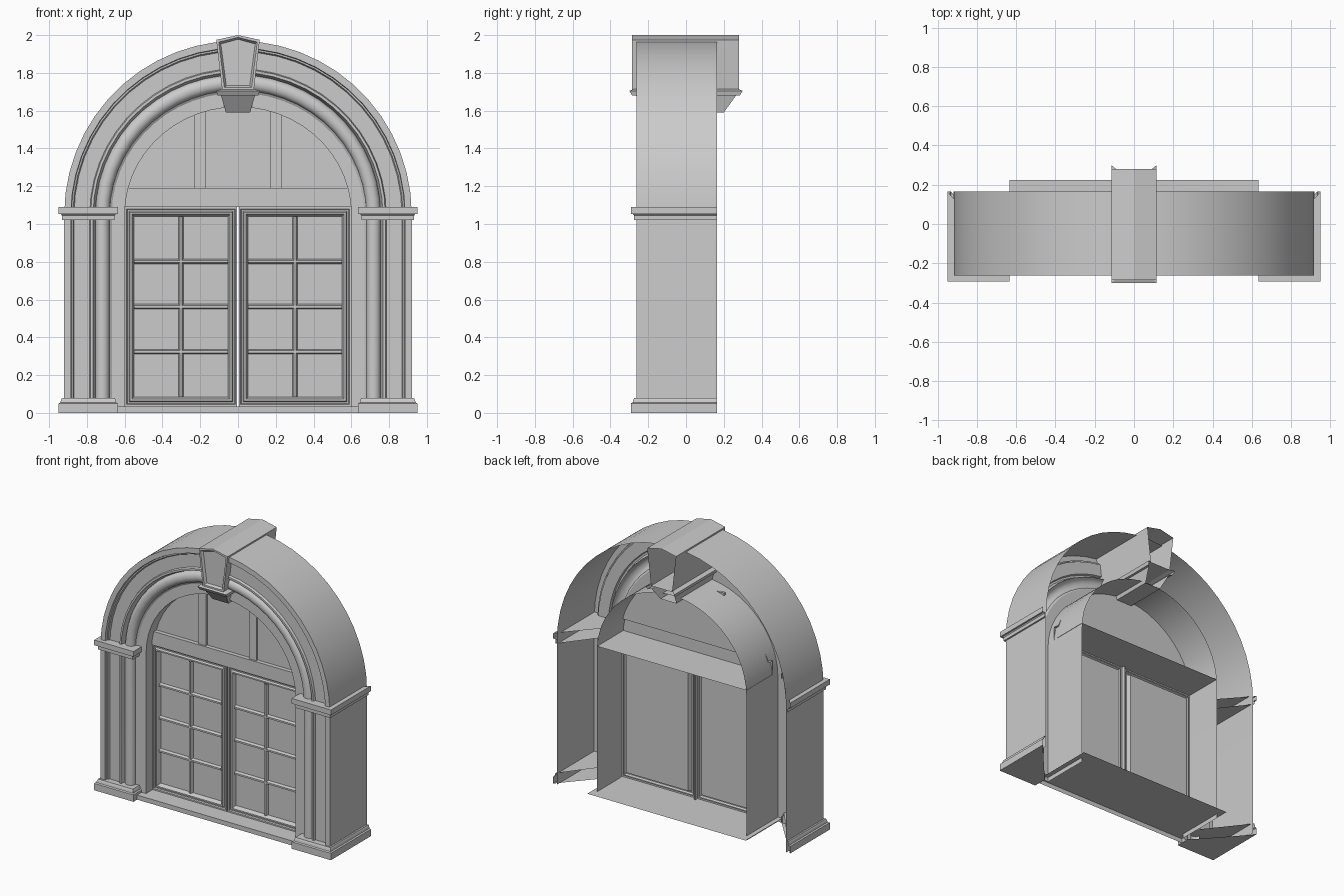
import bpy, bmesh, math

if "Cube" in bpy.data.objects:
    bpy.data.objects.remove(bpy.data.objects["Cube"])

SPRING = 1.05      # height where the arch starts
BACK = 0.165       # open rear edge of the shell


def make(name, verts, faces, smooth=False):
    me = bpy.data.meshes.new(name)
    me.from_pydata(verts, [], faces)
    bm = bmesh.new()
    bm.from_mesh(me)
    bmesh.ops.remove_doubles(bm, verts=bm.verts, dist=1e-5)
    bmesh.ops.recalc_face_normals(bm, faces=bm.faces)
    bm.to_mesh(me)
    bm.free()
    ob = bpy.data.objects.new(name, me)
    bpy.context.collection.objects.link(ob)
    if smooth:
        bpy.ops.object.select_all(action='DESELECT')
        bpy.context.view_layer.objects.active = ob
        ob.select_set(True)
        bpy.ops.object.shade_smooth_by_angle(angle=math.radians(30))
    return ob


def loft(name, rows, closed=False, cap_first=False, cap_last=False, smooth=False):
    n = len(rows[0])
    verts = [p for r in rows for p in r]
    faces = []
    for i in range(len(rows) - 1):
        for j in range(n if closed else n - 1):
            k = (j + 1) % n
            faces.append((i * n + j, i * n + k, (i + 1) * n + k, (i + 1) * n + j))
    if cap_first:
        faces.append(tuple(range(n)))
    if cap_last:
        faces.append(tuple(range(len(verts) - n, len(verts))))
    return make(name, verts, faces, smooth)


def mirror(ob):
    ob.modifiers.new("mirror", 'MIRROR').use_axis[0] = True
    return ob


def box(name, x0, x1, y0, y1, z0, z1):
    rows = [[(x0, y0, z), (x1, y0, z), (x1, y1, z), (x0, y1, z)] for z in (z0, z1)]
    return loft(name, rows, True, True, True)


def rise(r):
    # inner rings are slightly flatter than the outer one
    return r - 0.094 * (0.92 - r)


def arch_point(r, a):
    return r * math.cos(a), SPRING + rise(r) * math.sin(a)


# Moulded surround: one profile swept up the jambs and over the arch
profile = [(.92, BACK), (.92, -.262), (.885, -.262), (.882, -.243), (.874, -.243),
           (.868, -.23), (.785, -.23), (.78, -.247), (.767, -.247), (.755, -.205)]
profile += [(.7175 + .0375 * math.cos(a), -.205 - .035 * math.sin(a))
            for a in [math.pi * i / 8 for i in range(1, 9)]]
profile += [(.668, -.197), (.60, -.197), (.60, BACK)]
SEG = 26
rows = [[(r, y, 0) for r, y in profile]]
for i in range(SEG + 1):
    row = []
    for r, y in profile:
        x, z = arch_point(r, math.pi * i / SEG)
        row.append((x, y, z))
    rows.append(row)
rows.append([(-r, y, 0) for r, y in profile])
loft("arch_surround", rows, smooth=True)


# Imposts and plinths: stepped bands wrapping the front corner of each pier
def band(name, steps):
    rows = [[(.635 + d, -.19, z), (.635 + d, -.292 + d, z), (.95 - d, -.292 + d, z),
             (.95 - d, BACK, z)] for d, z in steps]
    ob = loft(name, rows, False, True, True)
    return mirror(ob)


band("impost", [(.018, 1.02), (.018, 1.045), (.012, 1.052), (0, 1.052), (0, 1.09)])
band("plinth", [(0, 0), (0, .05), (.01, .055), (.013, .068), (.018, .08)])

# Sill and transom plates, open underneath and behind
loft("sill", [[(-.635, y, z), (.635, y, z)]
              for y, z in [(-.25, 0), (-.25, .033), (.225, .033)]])
loft("transom", [[(-.6, y, z), (.6, y, z)]
                 for y, z in [(BACK, 1.09), (-.135, 1.09), (-.135, 1.19), (-.105, 1.19)]])

# Arched panel above the transom
R = .60
top = [arch_point(R, math.pi * i / SEG) for i in range(SEG + 1)]
top = [p for p in top if p[1] > 1.19]
pts = [(.588, 1.19)] + top + [(-.588, 1.19)]
make("arched_panel", [(x, -.105, z) for x, z in pts], [tuple(range(len(pts)))])
mirror(box("panel_mullion", .172, .232, -.122, -.104, 1.19, 1.595))

# Casement sash: nested rectangles stepping in to the glass
steps = [(0, -.10), (0, -.125), (.01, -.125), (.014, -.115), (.022, -.115),
         (.028, -.13), (.038, -.13), (.05, -.10)]
X0, X1, Z0, Z1 = .004, .60, .035, 1.09
rows = [[(X0 + d, y, Z0 + d), (X1 - d, y, Z0 + d), (X1 - d, y, Z1 - d), (X0 + d, y, Z1 - d)]
        for d, y in steps]
mirror(loft("casement", rows, True, False, True))

# Glazing bars with bevelled sides
GX0, GX1, GZ0, GZ1 = X0 + .05, X1 - .05, Z0 + .05, Z1 - .05
section = [(-.013, -.10), (-.006, -.12), (.006, -.12), (.013, -.10)]
xm = (GX0 + GX1) / 2
mirror(loft("vertical_glazing_bar",
            [[(xm + o, y, z) for o, y in section] for z in (GZ0, GZ1)]))
for k in range(1, 4):
    zc = GZ0 + (GZ1 - GZ0) * k / 4
    mirror(loft("horizontal_glazing_bar",
                [[(x, y, zc + o) for o, y in section] for x in (GX0, GX1)]))


# Keystone: tapered block with a framed front, open at the back
def key_ring(d, y):
    return [(-.084 + d, y, 1.71 + d), (.084 - d, y, 1.71 + d), (.115 - d * 1.1, y, 1.975 - d),
            (0, y, 2.0 - d), (-.115 + d * 1.1, y, 1.975 - d)]


loft("keystone", [key_ring(d, y) for d, y in
                  [(0, .28), (0, -.285), (.012, -.285), (.022, -.268)]], True, False, True)


# Keystone necking and tapered drop
def u_row(x, y, z):
    return [(-x, y, z), (-x, -y, z), (x, -y, z), (x, y, z)]


loft("keystone_moulding", [u_row(.085, .275, 1.715), u_row(.115, .30, 1.705),
                           u_row(.108, .285, 1.68), u_row(.09, .265, 1.68)])
loft("keystone_drop", [u_row(.09, .265, 1.68), u_row(.064, .20, 1.59)], False, False, True)
